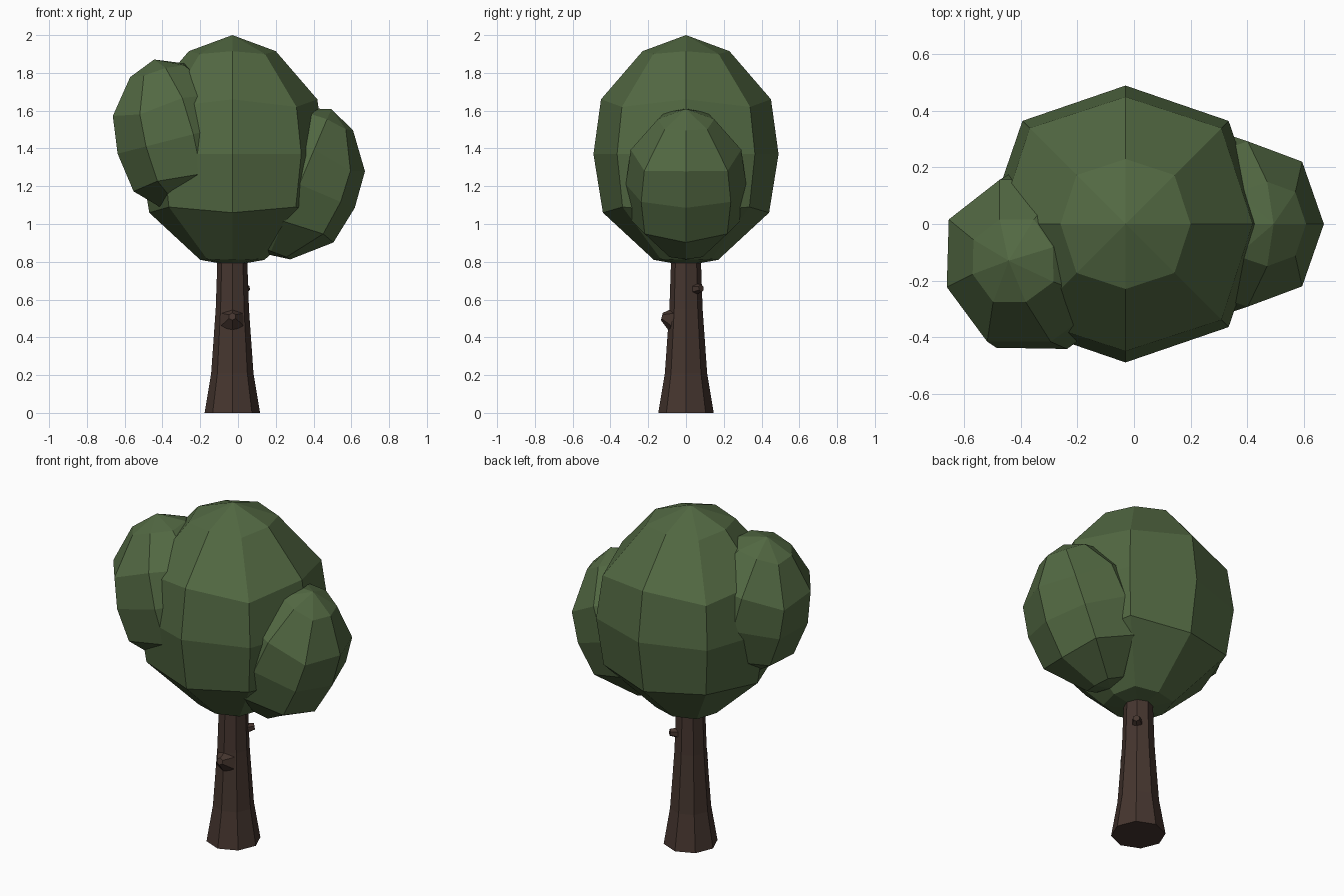
import bpy, bmesh
from math import radians, cos, sin, pi
from mathutils import Matrix, Vector

if "Cube" in bpy.data.objects:
    bpy.data.objects.remove(bpy.data.objects["Cube"])


def material(name, color):
    m = bpy.data.materials.new(name)
    m.diffuse_color = (*color, 1)
    m.use_nodes = True
    m.node_tree.nodes["Principled BSDF"].inputs["Base Color"].default_value = m.diffuse_color
    return m


GREEN = material("leaf_green", (0.085, 0.14, 0.055))
BROWN = material("bark_brown", (0.06, 0.036, 0.028))


def lathe(name, rings, top, bottom, mat, matrix):
    """Eight-sided solid; each ring is (axis radius, axis z, diagonal radius, diagonal z)."""
    bm = bmesh.new()
    loops = []
    for ra, za, rd, zd in rings:
        loop = []
        for i in range(8):
            r, z = (ra, za) if i % 2 == 0 else (rd, zd)
            loop.append(bm.verts.new((r * cos(i * pi / 4), r * sin(i * pi / 4), z)))
        loops.append(loop)
    for a, b in zip(loops, loops[1:]):
        for i in range(8):
            j = (i + 1) % 8
            bm.faces.new((a[i], a[j], b[j], b[i]))
    for loop, z in ((loops[0], top), (loops[-1], bottom)):
        tip = bm.verts.new((0, 0, z))
        for i in range(8):
            bm.faces.new((loop[i], loop[(i + 1) % 8], tip))
    bm.transform(matrix)
    bmesh.ops.recalc_face_normals(bm, faces=bm.faces)
    me = bpy.data.meshes.new(name)
    bm.to_mesh(me)
    bm.free()
    me.materials.append(mat)
    ob = bpy.data.objects.new(name, me)
    bpy.context.collection.objects.link(ob)
    return ob


# Foliage: one faceted ball shape, reused tilted and scaled
BALL = [(0.23, 0.545, 0.245, 0.53), (0.45, 0.29, 0.48, 0.25), (0.49, 0, 0.516, 0),
        (0.44, -0.31, 0.475, -0.28), (0.17, -0.56, 0.19, -0.555)]


def foliage(name, centre, radial=1, axial=1, tilt=0, spin=0):
    m = (Matrix.Translation(centre) @ Matrix.Rotation(radians(tilt), 4, 'Y')
         @ Matrix.Rotation(radians(spin), 4, 'Z')
         @ Matrix.Diagonal((radial, radial, axial, 1)))
    lathe(name, BALL, 0.63, -0.59, GREEN, m)


foliage("main_crown", (-0.03, 0, 1.37))
foliage("right_foliage", (0.325, 0, 1.21), 0.65, 0.687, 23)
foliage("left_foliage", (-0.335, -0.13, 1.45), 0.67, 0.69, -14.5, 18)

# Trunk with flared foot
TRUNK = [(r, z, r, z) for z, r in ((0.95, 0.078), (0.78, 0.08), (0.55, 0.088), (0.21, 0.112), (0, 0.147))]
lathe("trunk", TRUNK, 0.95, 0, BROWN, Matrix.Translation((-0.03, 0, 0)))


# Knots: short tapered branch stubs
def knot(name, base, tip, r1, r2):
    base, tip = Vector(base), Vector(tip)
    d = tip - base
    rot = d.to_track_quat('Z', 'Y').to_matrix().to_4x4()
    bpy.ops.mesh.primitive_cone_add(vertices=6, radius1=r1, radius2=r2, depth=d.length)
    ob = bpy.context.object
    ob.name = name
    ob.data.transform(Matrix.Translation((base + tip) / 2) @ rot)
    ob.data.materials.append(BROWN)


knot("front_knot", (-0.03, -0.07, 0.495), (-0.03, -0.128, 0.51), 0.068, 0.02)
knot("back_knot", (0.02, 0.05, 0.655), (0.05, 0.08, 0.66), 0.03, 0.02)
